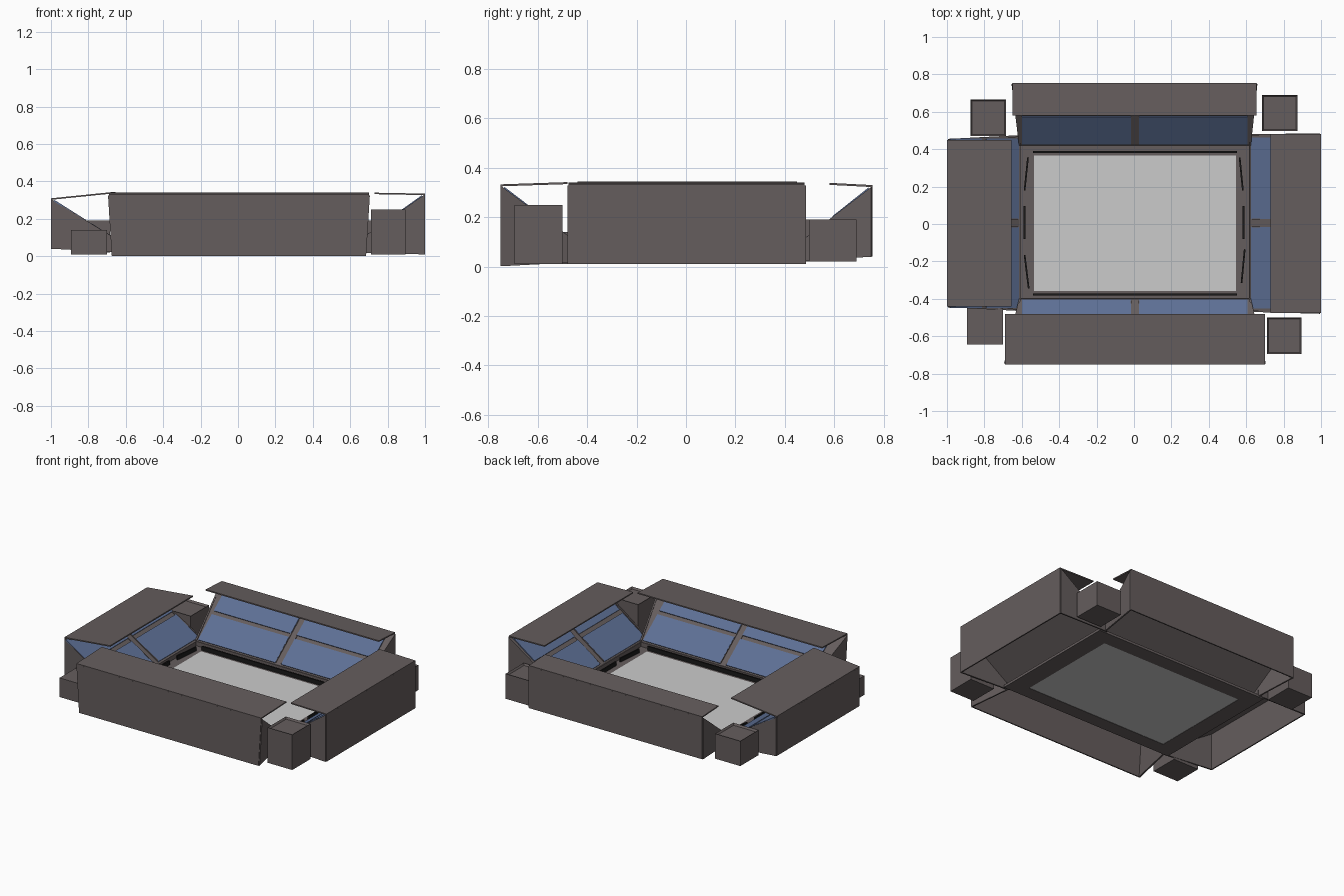
import bpy, bmesh
from mathutils import Vector

if "Cube" in bpy.data.objects:
    bpy.data.objects.remove(bpy.data.objects["Cube"])


def material(name, rgb):
    m = bpy.data.materials.new(name)
    m.diffuse_color = (*rgb, 1)
    m.use_nodes = True
    m.node_tree.nodes["Principled BSDF"].inputs["Base Color"].default_value = m.diffuse_color
    return m


BROWN = material("dark_cladding", (0.13, 0.11, 0.11))
BLUE = material("blue_seats", (0.11, 0.16, 0.30))
BLACK = material("black_boards", (0.01, 0.01, 0.01))


def finish(name, bm, mat):
    bmesh.ops.recalc_face_normals(bm, faces=bm.faces[:])
    me = bpy.data.meshes.new(name)
    bm.to_mesh(me)
    bm.free()
    if mat:
        me.materials.append(mat)
    ob = bpy.data.objects.new(name, me)
    bpy.context.collection.objects.link(ob)
    return ob


def slab(name, pts, thick, mat):
    """Flat polygon thickened evenly about its plane."""
    bm = bmesh.new()
    pts = [Vector(p) for p in pts]
    n = (pts[1] - pts[0]).cross(pts[2] - pts[0]).normalized() * thick
    face = bm.faces.new([bm.verts.new(p - n / 2) for p in pts])
    ext = bmesh.ops.extrude_face_region(bm, geom=[face], use_keep_orig=True)
    for v in ext["geom"]:
        if isinstance(v, bmesh.types.BMVert):
            v.co += n
    return finish(name, bm, mat)


def box(name, x0, x1, y0, y1, z0, z1, mat, recess=False):
    bm = bmesh.new()
    bmesh.ops.create_cube(bm, size=1)
    for v in bm.verts:
        v.co = ((x0 + x1) / 2 + v.co.x * (x1 - x0),
                (y0 + y1) / 2 + v.co.y * (y1 - y0),
                (z0 + z1) / 2 + v.co.z * (z1 - z0))
    if recess:
        top = max(bm.faces, key=lambda f: f.calc_center_median().z)
        bmesh.ops.inset_region(bm, faces=[top], thickness=0.012)
        for v in top.verts:
            v.co.z -= 0.012
    return finish(name, bm, mat)


# Pitch and surrounding frame
PX0, PX1, PY0, PY1 = -0.535, 0.545, -0.357, 0.366
BX0, BX1, BY0, BY1 = -0.65, 0.67, -0.45, 0.47
box("pitch", PX0, PX1, PY0, PY1, 0.015, 0.03, None)
box("base_front", BX0, BX1, BY0, PY0, 0.013, 0.03, BROWN)
box("base_back", BX0, BX1, PY1, BY1, 0.013, 0.03, BROWN)
box("base_left", BX0, PX0, PY0, PY1, 0.013, 0.03, BROWN)
box("base_right", PX1, BX1, PY0, PY1, 0.013, 0.03, BROWN)

# Boards around the pitch: start and end of each on the ground
boards = [(-0.54, 0.385, 0.55, 0.385), (-0.54, -0.377, 0.55, -0.377),
          (-0.567, 0.355, -0.585, 0.18), (-0.585, 0.095, -0.585, -0.08),
          (-0.585, -0.165, -0.563, -0.345), (0.565, 0.355, 0.582, 0.18),
          (0.585, 0.095, 0.585, -0.08), (0.592, -0.135, 0.575, -0.315)]
for i, (ax, ay, bx, by) in enumerate(boards):
    slab(f"pitch_board_{i}", [(ax, ay, 0.03), (bx, by, 0.03),
                              (bx, by, 0.058), (ax, ay, 0.058)], 0.009, BLACK)


def stand(side, to_world, seats, outer, depth, z_bottom, z_top, roof, taper=0.0):
    """u runs along the stand, d outwards; roof = (inner d, inner z, outer z)."""
    a0, a1 = seats
    b0, b1 = outer
    d0, d1 = depth
    z0 = 0.06

    def part(name, pts, thick, mat):
        slab(f"{side}_{name}", [to_world(*p) for p in pts], thick, mat)

    # Outer wall and the two end walls under the rake
    part("outer_wall", [(b0 + taper, d1, z_bottom), (b1 - taper, d1, z_bottom),
                        (b1, d1, z_top), (b0, d1, z_top)], 0.008, BROWN)
    for end, a, b, t in (("end_wall_a", a0, b0, taper), ("end_wall_b", a1, b1, -taper)):
        part(end, [(a, d0, 0.02), (b + t, d1, z_bottom),
                   (b, d1, z_top), (a, d0, z0 + 0.008)], 0.01, BROWN)
    # Front lip and sloping deck
    part("front_lip", [(a0, d0, 0.02), (a1, d0, 0.02), (a1, d0, z0), (a0, d0, z0)],
         0.008, BROWN)
    part("deck", [(a0, d0, z0 - 0.006), (a1, d0, z0 - 0.006),
                  (b1, d1, z_top - 0.006), (b0, d1, z_top - 0.006)], 0.008, BROWN)
    # Two tiers of seating, split by a central aisle
    mid = (a0 + a1) / 2
    for tier, t0, t1 in (("lower", 0.02, 0.47), ("upper", 0.53, 0.97)):
        for half, u0, u1 in (("a", a0 + 0.012, mid - 0.022), ("b", mid + 0.022, a1 - 0.012)):
            pts = [(u, d0 + t * (d1 - d0), z0 + 0.002 + t * (z_top - z0))
                   for u, t in ((u0, t0), (u1, t0), (u1, t1), (u0, t1))]
            part(f"{tier}_seats_{half}", pts, 0.008, BLUE)
    # Aisle kerbs
    for k, u in (("a", mid - 0.022), ("b", mid + 0.022)):
        part(f"aisle_kerb_{k}", [(u, d0 + 0.01, z0), (u, d1, z_top - 0.01),
                                 (u, d1, z_top), (u, d0 + 0.01, z0 + 0.015)], 0.005, BROWN)
    # Cantilever roof
    rd, rz, oz = roof
    part("roof", [(b0, d1 + 0.004, oz), (b1, d1 + 0.004, oz), (b1, rd, rz), (b0, rd, rz)],
         0.008, BROWN)


stand("front", lambda u, d, z: (u, -d, z), (-0.61, 0.62), (-0.69, 0.70),
      (0.40, 0.747), 0.002, 0.325, (0.48, 0.338, 0.329), 0.02)
stand("back", lambda u, d, z: (u, d, z), (-0.61, 0.62), (-0.65, 0.655),
      (0.42, 0.750), 0.04, 0.322, (0.58, 0.335, 0.326))
stand("left", lambda u, d, z: (-d, u, z), (-0.46, 0.47), (-0.44, 0.45),
      (0.61, 0.995), 0.04, 0.303, (0.655, 0.341, 0.306))
stand("right", lambda u, d, z: (d, u, z), (-0.465, 0.475), (-0.475, 0.48),
      (0.62, 0.995), 0.01, 0.328, (0.73, 0.336, 0.331))

# Corner towers
box("tower_front_left", -0.893, -0.70, -0.645, -0.45, 0.01, 0.14, BROWN)
box("tower_front_right", 0.71, 0.895, -0.695, -0.50, 0.01, 0.25, BROWN, True)
box("tower_back_left", -0.875, -0.685, 0.47, 0.665, 0.02, 0.19, BROWN, True)
box("tower_back_right", 0.685, 0.875, 0.497, 0.69, 0.02, 0.19, BROWN, True)
